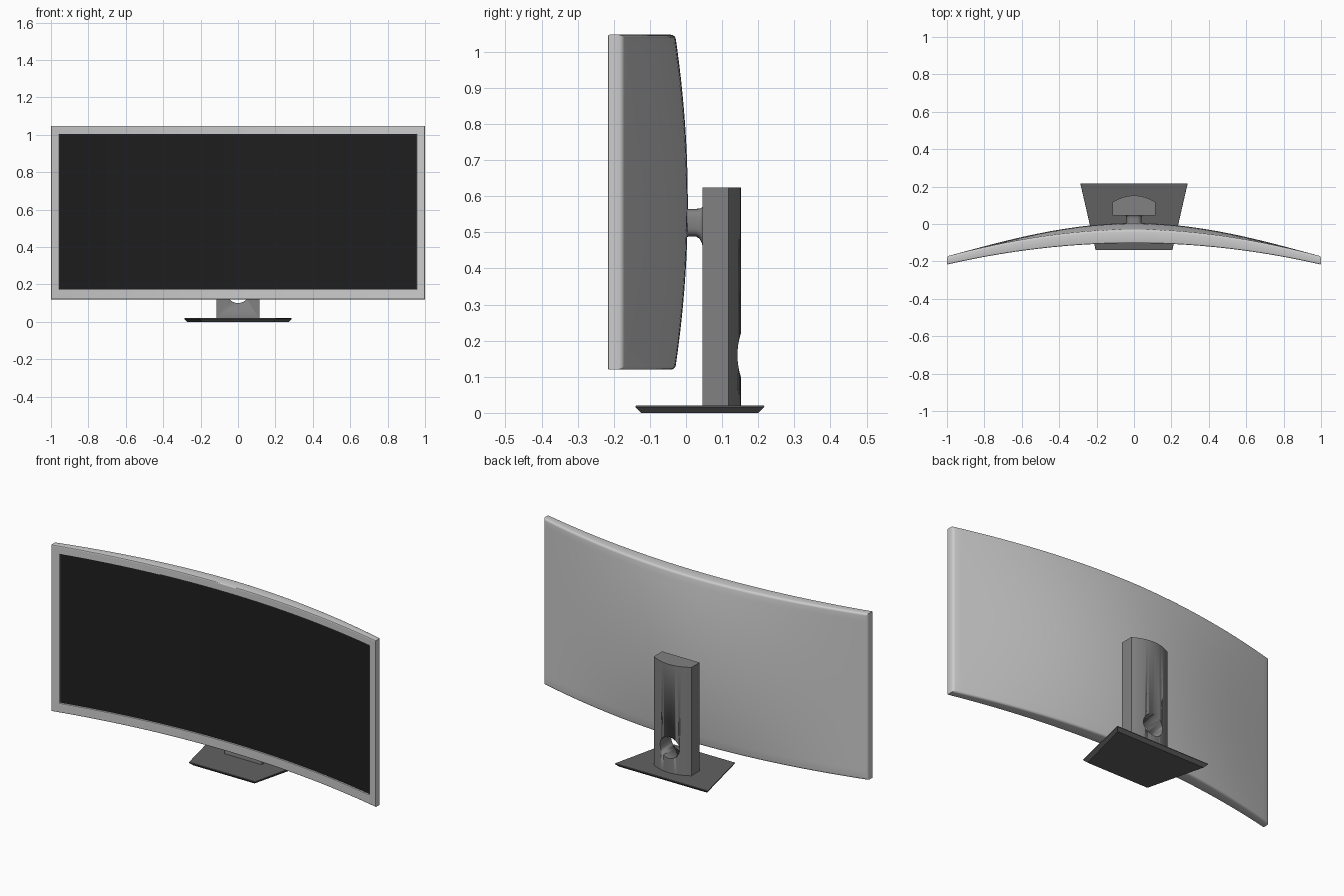
import bpy, bmesh, math

if "Cube" in bpy.data.objects:
    bpy.data.objects.remove(bpy.data.objects["Cube"])


def material(name, grey):
    m = bpy.data.materials.new(name)
    m.diffuse_color = (grey, grey, grey, 1)
    m.use_nodes = True
    m.node_tree.nodes["Principled BSDF"].inputs["Base Color"].default_value = m.diffuse_color
    return m


def finish(name, bm, mat=None, smooth=30):
    bmesh.ops.remove_doubles(bm, verts=bm.verts, dist=1e-6)
    bmesh.ops.recalc_face_normals(bm, faces=bm.faces)
    me = bpy.data.meshes.new(name)
    bm.to_mesh(me)
    bm.free()
    ob = bpy.data.objects.new(name, me)
    bpy.context.collection.objects.link(ob)
    if mat:
        me.materials.append(mat)
    bpy.ops.object.select_all(action='DESELECT')
    ob.select_set(True)
    bpy.context.view_layer.objects.active = ob
    bpy.ops.object.shade_smooth_by_angle(angle=math.radians(smooth))
    return ob


def loft(bm, rings):
    """Skin matching closed rings and cap both ends."""
    rings = [[bm.verts.new(p) for p in r] for r in rings]
    for a, b in zip(rings, rings[1:]):
        for i in range(len(a)):
            j = (i + 1) % len(a)
            bm.faces.new((a[i], a[j], b[j], b[i]))
    bm.faces.new(rings[0])
    bm.faces.new(rings[-1])


dark_glass = material("screen_black", 0.013)
stand_grey = material("stand_grey", 0.22)
base_grey = material("base_grey", 0.12)

# Monitor panel dimensions
Z0, Z1 = 0.12, 1.047
ZC, ZH = (Z0 + Z1) / 2, (Z1 - Z0) / 2
SX, SZ0, SZ1 = 0.956, 0.172, 1.005
STEP = 0.002


def rounding(x, z, r):
    d = min(1 - abs(x), z - Z0, Z1 - z)
    return 0 if d >= r else r - math.sqrt(max(0, r * r - (r - d) ** 2))


def front_y(x):
    return -0.102 - 0.115 * x * x


def front(x, z):
    inside = abs(x) < SX - STEP / 2 and SZ0 + STEP / 2 < z < SZ1 - STEP / 2
    return front_y(x) + rounding(x, z, 0.005) + (0.006 if inside else 0)


def back(x, z):
    v = (z - ZC) / ZH
    rim = -0.03 - 0.143 * abs(x) ** 1.9
    return rim + 0.035 * (1 - x * x) ** 2 * (1 - v * v) - rounding(x, z, 0.012)


def lines(lo, hi, a, b, n):
    edge = (0, 0.001, 0.0025, 0.005, 0.008, 0.012)
    mid = [a + STEP + (b - a - 2 * STEP) * i / n for i in range(n + 1)]
    return [lo + e for e in edge] + [a] + mid + [b] + [hi - e for e in reversed(edge)]


xs = lines(-1, 1, -SX, SX, 48)
zs = lines(Z0, Z1, SZ0, SZ1, 20)

# Curved housing with bezel, and the recessed screen inside it
housing, screen = bmesh.new(), bmesh.new()


def quad(bm, pts):
    bm.faces.new([bm.verts.new(p) for p in pts])


for i in range(len(xs) - 1):
    for j in range(len(zs) - 1):
        c = [(xs[i], zs[j]), (xs[i + 1], zs[j]), (xs[i + 1], zs[j + 1]), (xs[i], zs[j + 1])]
        is_screen = 7 <= i < len(xs) - 8 and 7 <= j < len(zs) - 8
        quad(screen if is_screen else housing, [(x, front(x, z), z) for x, z in c])
        quad(housing, [(x, back(x, z), z) for x, z in reversed(c)])


def rim_strip(p, q):
    quad(housing, [(p[0], front(*p), p[1]), (q[0], front(*q), q[1]),
                   (q[0], back(*q), q[1]), (p[0], back(*p), p[1])])


for a, b in zip(xs, xs[1:]):
    for z in (Z0, Z1):
        rim_strip((a, z), (b, z))
for a, b in zip(zs, zs[1:]):
    for x in (-1, 1):
        rim_strip((x, a), (x, b))
finish("monitor_housing", housing)
panel = finish("screen", screen, dark_glass)
# make the open sheet face forward
if panel.data.polygons[0].normal.y > 0:
    panel.data.flip_normals()

# Stand column with an arched back
outline = [(-0.115, 0.045), (0.115, 0.045)]
for k in range(21):
    x = 0.115 - 0.23 * k / 20
    outline.append((x, 0.117 + 0.035 * (1 - (x / 0.115) ** 2)))
bm = bmesh.new()
loft(bm, [[(x, y, z) for x, y in outline] for z in (0.015, 0.624)])
column = finish("stand_column", bm, stand_grey)

# Round cable hole cut through the column
bm = bmesh.new()
loft(bm, [[(0.06 * math.cos(t * math.tau / 40), y, 0.16 + 0.06 * math.sin(t * math.tau / 40))
           for t in range(40)] for y in (0.0, 0.25)])
cutter = finish("hole_cutter", bm)
cutter.hide_render = True
mod = column.modifiers.new("cable_hole", 'BOOLEAN')
mod.object = cutter
mod.solver = 'EXACT'
bpy.context.view_layer.objects.active = column
bpy.ops.object.modifier_apply(modifier=mod.name)
bpy.data.objects.remove(cutter)

# Mounting arm, flared where it meets the column
bm = bmesh.new()
rings = []
for y, hx, lo, hi in ((-0.01, 0.04, 0.485, 0.566), (0.008, 0.04, 0.488, 0.565),
                      (0.028, 0.04, 0.488, 0.565), (0.038, 0.041, 0.482, 0.566),
                      (0.043, 0.044, 0.472, 0.568), (0.047, 0.05, 0.458, 0.572)):
    ring = []
    for k in range(32):
        c, s = math.cos(k * math.tau / 32), math.sin(k * math.tau / 32)
        ring.append((hx * math.copysign(abs(c) ** 0.6, c), y,
                     (lo + hi) / 2 + (hi - lo) / 2 * math.copysign(abs(s) ** 0.6, s)))
    rings.append(ring)
loft(bm, rings)
finish("mounting_arm", bm, stand_grey, 40)

# Trapezoid base plate with an undercut edge
bm = bmesh.new()
loft(bm, [[(-0.205 + d, -0.14 + d, z), (0.205 - d, -0.14 + d, z),
           (0.287 - d, 0.217 - d, z), (-0.287 + d, 0.217 - d, z)]
          for z, d in ((0, 0.016), (0.004, 0.012), (0.016, 0), (0.02, 0.001))])
finish("base_plate", bm, base_grey, 20)
